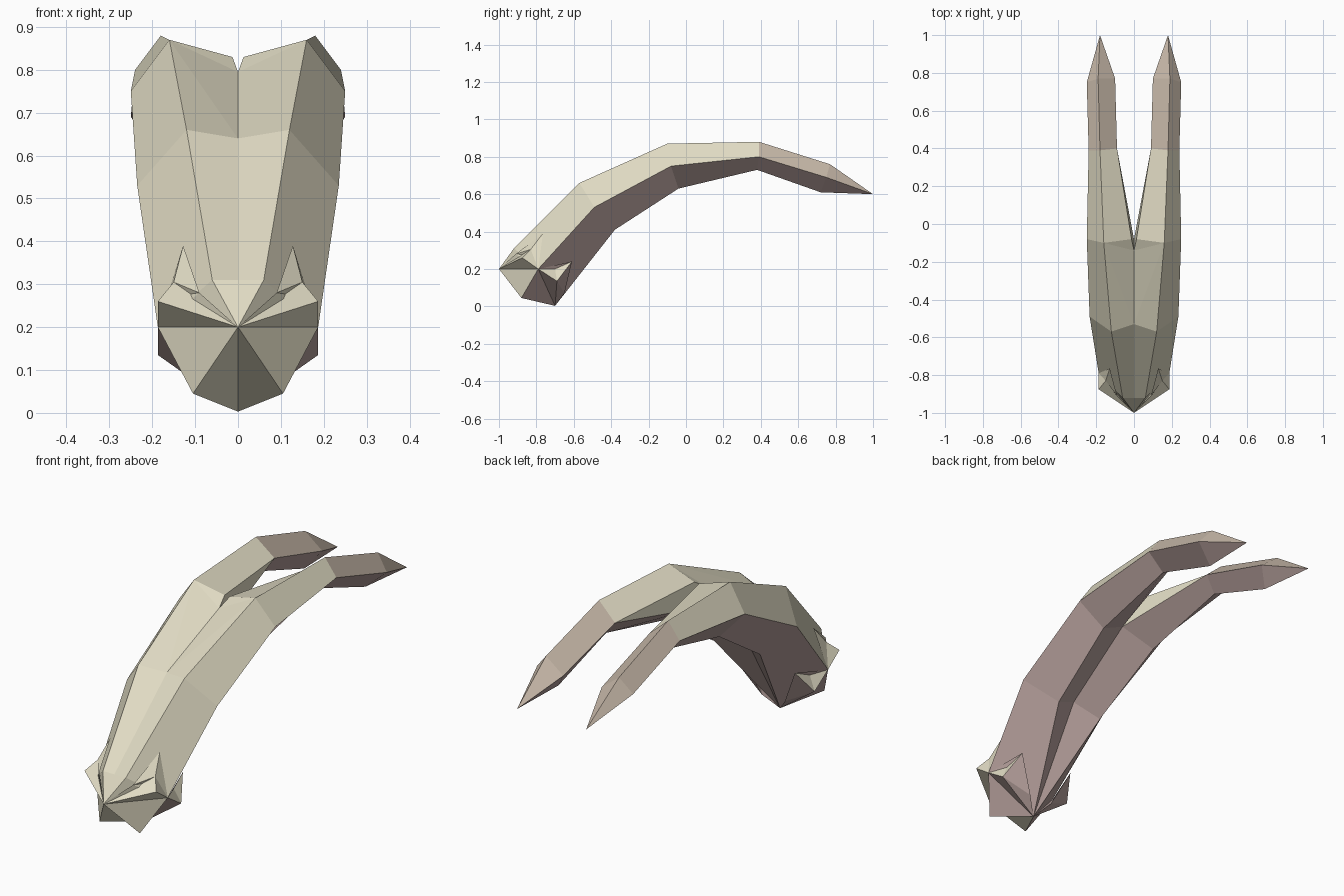
import bpy
import bmesh
from mathutils import Vector

cube = bpy.data.objects.get("Cube")
if cube:
    bpy.data.objects.remove(cube)


def make_material(name, colour):
    mat = bpy.data.materials.new(name)
    mat.use_nodes = True
    rgba = (*colour, 1)
    mat.diffuse_color = rgba
    mat.node_tree.nodes["Principled BSDF"].inputs["Base Color"].default_value = rgba
    return mat


materials = [
    make_material("cream", (.75, .71, .55)),
    make_material("mauve", (.47, .355, .335)),
    make_material("tan_pink", (.565, .475, .39)),
]
CREAM, MAUVE, TAN = range(len(materials))


def build_mirrored(name, faces):
    """Make flat faces for the +x half, mirror them and weld the middle."""
    bm = bmesh.new()
    for side in (1, -1):
        for points, colour in faces:
            corners = [bm.verts.new((p[0] * side, p[1], p[2])) for p in points]
            bm.faces.new(corners).material_index = colour
    bmesh.ops.remove_doubles(bm, verts=bm.verts, dist=.0005)
    bmesh.ops.recalc_face_normals(bm, faces=bm.faces)
    mesh = bpy.data.meshes.new(name)
    bm.to_mesh(mesh)
    bm.free()
    for mat in materials:
        mesh.materials.append(mat)
    obj = bpy.data.objects.new(name, mesh)
    bpy.context.collection.objects.link(obj)
    return obj


def strip(rail_a, rail_b, colour):
    """Quads between two rails of equal length."""
    pairs = list(zip(rail_a, rail_b))
    return [((a, b, d, c), colour) for (a, b), (c, d) in zip(pairs, pairs[1:])]


def fan(hub, rim, colour):
    """Triangles from a hub to each edge of an open rim."""
    return [((hub, a, b), colour) for a, b in zip(rim, rim[1:])]


# Long edges of the arched body, from the front to the prong
nose = Vector((0, -1, .2))
prong_tip = Vector((.18, 1, .6))
ridge = [(.06, -.92, .31), (.12, -.57, .66), (.16, -.1, .87), (.18, .39, .88), (.19, .77, .76)]
outer = [(.187, -.79, .2), (.235, -.49, .53), (.25, -.08, .75), (.24, .39, .8), (.25, .75, .69)]
belly = [(0, -.7, .003), (.12, -.38, .41), (.145, -.04, .63), (.15, .38, .73), (.16, .72, .61)]
inner = [(.09, .4, .8), (.1, .77, .69)]
spine = [(0, -.92, .31), (0, -.53, .64), (0, -.14, .795)]
groove = [belly[0], (0, -.42, .47), (0, -.08, .71)]
crotch = (.013, -.08, .83)

# Joined part of the body
body = strip(ridge[:4], outer[:4], CREAM)
body += strip(outer[:4], belly[:4], MAUVE)
body += strip(spine[:2], ridge[:2], CREAM)
body += fan(ridge[2], [ridge[1], spine[1], spine[2], crotch], CREAM)
body += [((belly[0], belly[1], groove[1]), MAUVE)]
body += strip(belly[1:3], groove[1:], MAUVE)

# Root of each prong, with the notch between them
body += [((ridge[2], ridge[3], inner[0], crotch), CREAM),
         ((crotch, inner[0], groove[2]), CREAM),
         ((spine[2], crotch, groove[2]), CREAM),
         ((groove[2], inner[0], belly[3], belly[2]), MAUVE)]

# Prong ends and their points
body += strip(ridge[3:], outer[3:], TAN) + strip(ridge[3:], inner, TAN)
body += strip(outer[3:], belly[3:], MAUVE) + strip(inner, belly[3:], MAUVE)
body += fan(prong_tip, [outer[-1], ridge[-1], inner[-1]], TAN)
body += fan(prong_tip, [outer[-1], belly[-1], inner[-1]], MAUVE)

# Closed front of the body
body += fan(nose, [spine[0], ridge[0], outer[0], belly[0]], CREAM)
build_mirrored("forked_body", body)

# Faceted cap under the nose
hip, keel = outer[0], belly[0]
jaw = (.105, -.88, .045)
build_mirrored("nose_cap", fan(jaw, [hip, nose, keel], CREAM) + [((jaw, hip, keel), MAUVE)])

# Upper pair of pointed leaves
corner, notch = (.187, -.875, .26), (.15, -.83, .305)
spike, dip = (.128, -.765, .39), (.09, -.91, .28)
leaf = fan(notch, [corner, nose, dip, spike], CREAM)
leaf += fan(hip, [nose, corner, notch, spike, dip, nose], CREAM)
build_mirrored("upper_leaves", leaf)

# Lower pair of pointed leaves
corner, notch = (.187, -.69, .135), (.155, -.7, .2)
spike, dip = (.14, -.61, .24), (.06, -.65, .07)
leaf = fan(corner, [hip, notch, spike], CREAM)
leaf += fan(corner, [spike, dip, keel, hip], MAUVE)
leaf += fan(hip, [notch, spike, dip, keel], MAUVE)
build_mirrored("lower_leaves", leaf)
